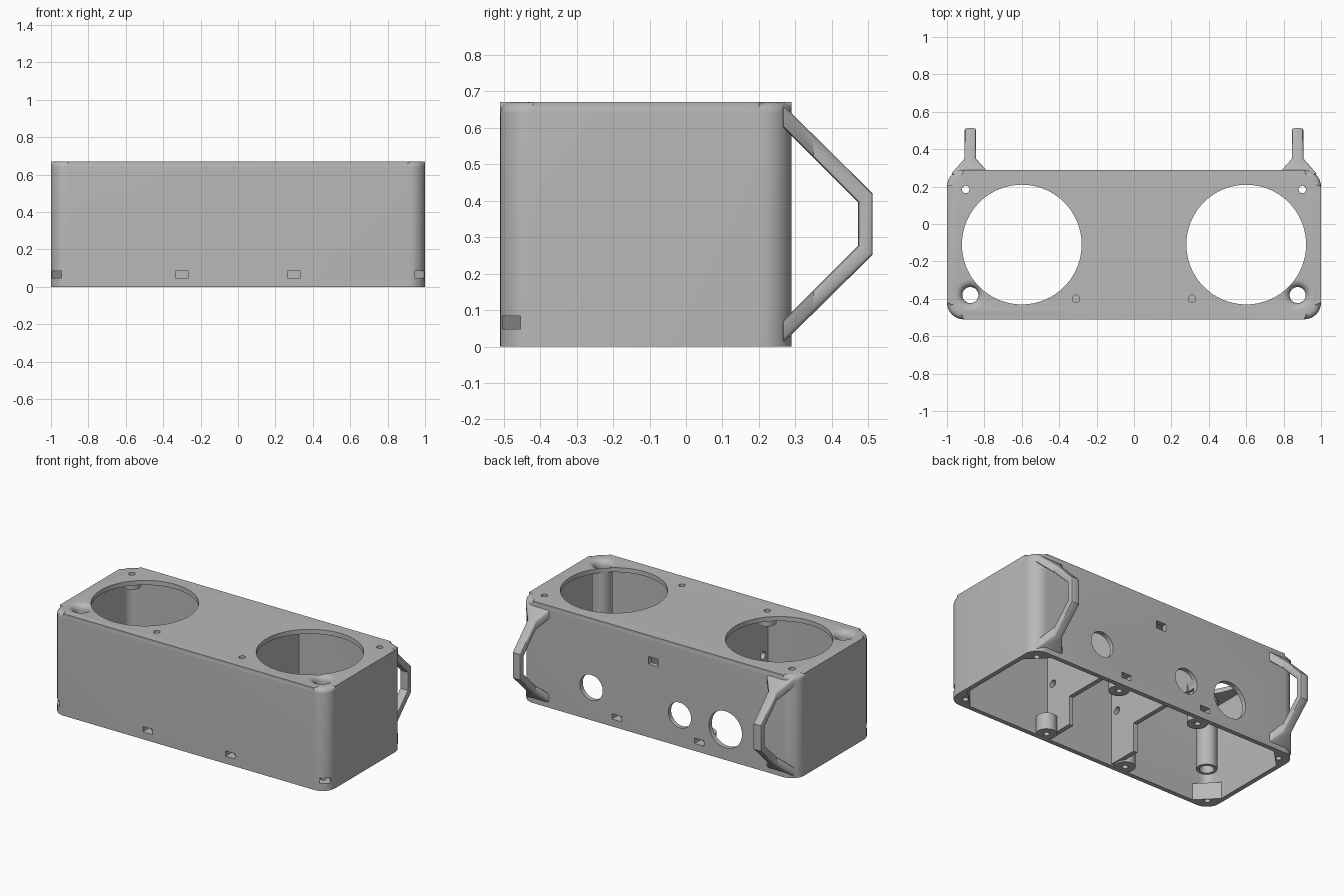
import bpy, bmesh, math
from mathutils import Matrix, Vector

cube = bpy.data.objects.get("Cube")
if cube:
    bpy.data.objects.remove(cube, do_unlink=True)

grey = bpy.data.materials.new("plain grey")
grey.use_nodes = True
colour = (0.48, 0.48, 0.48, 1)
grey.diffuse_color = colour
grey.node_tree.nodes["Principled BSDF"].inputs["Base Color"].default_value = colour

scene = bpy.context.scene
adders = bpy.data.collections.new("inner parts")
cutters = bpy.data.collections.new("cutters")
for col in (adders, cutters):
    scene.collection.children.link(col)

FRONT, BACK, TOP, WALL = -0.51, 0.29, 0.67, 0.03


def make(name, bm, col=None):
    bmesh.ops.recalc_face_normals(bm, faces=bm.faces)
    mesh = bpy.data.meshes.new(name)
    bm.to_mesh(mesh)
    bm.free()
    mesh.materials.append(grey)
    ob = bpy.data.objects.new(name, mesh)
    (col or scene.collection).objects.link(ob)
    return ob


def loft(rings):
    """Skin a list of point rings and close both ends."""
    bm = bmesh.new()
    rows = [[bm.verts.new(p) for p in ring] for ring in rings]
    n = len(rows[0])
    for a, b in zip(rows, rows[1:]):
        for i in range(n):
            j = (i + 1) % n
            bm.faces.new((a[i], a[j], b[j], b[i]))
    bm.faces.new(rows[0])
    bm.faces.new(rows[-1])
    return bm


def prism(points, z0, z1):
    return loft([[(x, y, z) for x, y in points] for z in (z0, z1)])


def lathe(x, y, profile, n=32):
    return loft([[(x + r * math.cos(2 * math.pi * i / n),
                   y + r * math.sin(2 * math.pi * i / n), z) for i in range(n)]
                 for r, z in profile])


def rounded(inset, radius):
    """Rounded rectangle outline of the case."""
    pts = []
    hx, y0, y1 = 1 - inset - radius, FRONT + inset + radius, BACK - inset - radius
    for k, (cx, cy) in enumerate([(hx, y1), (-hx, y1), (-hx, y0), (hx, y0)]):
        for i in range(9):
            a = math.pi / 2 * (k + i / 8)
            pts.append((cx + radius * math.cos(a), cy + radius * math.sin(a)))
    return pts


def box(size, place, turn=0):
    bm = bmesh.new()
    m = Matrix.Translation(place) @ Matrix.Rotation(turn, 4, 'Z') @ Matrix.Diagonal((*size, 1))
    bmesh.ops.create_cube(bm, size=1, matrix=m)
    return bm


def boolean(ob, operation, operand):
    mod = ob.modifiers.new(operation.lower(), 'BOOLEAN')
    mod.operation, mod.solver = operation, 'EXACT'
    if isinstance(operand, bpy.types.Collection):
        mod.operand_type, mod.collection = 'COLLECTION', operand
    else:
        mod.object = operand


def bake(ob):
    graph = bpy.context.evaluated_depsgraph_get()
    mesh = bpy.data.meshes.new_from_object(ob.evaluated_get(graph))
    ob.modifiers.clear()
    ob.data = mesh


def smooth(ob):
    bpy.ops.object.select_all(action='DESELECT')
    ob.select_set(True)
    bpy.context.view_layer.objects.active = ob
    bpy.ops.object.shade_smooth_by_angle(angle=math.radians(35))


# Outer case with softened top rim
bm = prism(rounded(0, 0.09), 0, TOP)
rim = [e for e in bm.edges if all(v.co.z > TOP - 0.001 for v in e.verts)]
bmesh.ops.bevel(bm, geom=rim, offset=0.03, segments=5, profile=0.5, affect='EDGES')
case = make("speaker_case", bm)
hollow = make("case_hollow", prism(rounded(WALL, 0.06), -0.1, TOP - WALL))

for s, side in ((1, "left"), (-1, "right")):
    # Partition, notched below towards the back, with a small wire hole
    outline = [(-0.49, 0.01), (-0.28, 0.01), (-0.28, 0.2), (0.27, 0.2), (0.27, 0.65), (-0.49, 0.65)]
    make(side + "_partition",
         loft([[(s * x, y, z) for y, z in outline] for x in (0.23, 0.26)]), adders)
    wire = lathe(0, 0, [(0.025, -0.06), (0.025, 0.06)], 16)
    wire.transform(Matrix.Translation((s * 0.245, -0.43, 0.35)) @ Matrix.Rotation(math.pi / 2, 4, 'Y'))
    make(side + "_wire_hole", wire, cutters)

    # Port tube with flared mouth
    make(side + "_port_tube", lathe(s * 0.875, -0.38, [(0.062, 0.17), (0.062, 0.65)]), adders)
    flare = [(0.043, 0.15)]
    for i in range(6):
        a = math.pi / 2 * i / 5
        flare.append((0.043 + 0.04 * (1 - math.cos(a)), TOP - 0.04 + 0.04 * math.sin(a)))
    flare.append((0.083, 0.75))
    make(side + "_port_bore", lathe(s * 0.875, -0.38, flare), cutters)

    # Driver opening
    make(side + "_driver_opening", lathe(s * 0.6, -0.11, [(0.32, 0.58), (0.32, 0.8)], 72), cutters)

    # Top screw bosses
    for x, y in ((0.9, 0.185), (0.31, -0.4)):
        make(side + "_top_boss", lathe(s * x, y, [(0.055, 0.59), (0.055, 0.65)], 24), adders)
        make(side + "_top_screw_hole", lathe(s * x, y, [(0.02, 0.5), (0.02, 0.8)], 16), cutters)

    for f, wall in ((-1, FRONT), (1, BACK)):
        # Bottom nut bosses along the long walls
        y = wall - f * 0.07
        make(side + "_nut_boss", lathe(s * 0.3, y, [(0.062, 0), (0.062, 0.11)], 24), adders)
        make(side + "_bottom_screw_hole", lathe(s * 0.3, y, [(0.018, -0.1), (0.018, 0.1)], 16), cutters)
        make(side + "_nut_slot", box((0.07, 0.16, 0.035), (s * 0.3, wall - f * 0.03, 0.066)), cutters)
        # Corner nut blocks
        block = [(0.84, 0.02), (0.93, 0.02), (0.98, 0.07), (0.98, 0.16)]
        make(side + "_corner_block",
             prism([(s * x, wall - f * d) for x, d in block], 0, 0.11), adders)
        make(side + "_corner_screw_hole",
             lathe(s * 0.925, wall - f * 0.075, [(0.018, -0.1), (0.018, 0.1)], 16), cutters)
    make(side + "_corner_slot",
         box((0.07, 0.16, 0.035), (s * 0.975, FRONT + 0.025, 0.066), s * math.pi / 4), cutters)

# Rear panel openings
for x, z, r in ((0.485, 0.215, 0.083), (-0.157, 0.205, 0.083), (-0.49, 0.2, 0.12)):
    hole = lathe(0, 0, [(r, -0.08), (r, 0.08)], 40)
    hole.transform(Matrix.Translation((x, BACK, z)) @ Matrix.Rotation(math.pi / 2, 4, 'X'))
    make("rear_hole", hole, cutters)
make("rear_switch_slot", box((0.07, 0.16, 0.05), (0.035, BACK, 0.505)), cutters)

# Hollow the case, add the inner parts, then cut all openings
boolean(case, 'DIFFERENCE', hollow)
boolean(case, 'UNION', adders)
boolean(case, 'DIFFERENCE', cutters)
bake(case)
smooth(case)
for ob in [hollow, *adders.objects, *cutters.objects]:
    bpy.data.objects.remove(ob, do_unlink=True)
for col in (adders, cutters):
    bpy.data.collections.remove(col)

# Rear handles, angular bars flaring out where they meet the case
half = [(0.265, 0.663, 0.265, 0.603, 0.105), (0.35, 0.58, 0.35, 0.517, 0.03),
        (0.512, 0.42, 0.472, 0.395, 0.03)]
mid = 0.336
path = half + [(a, 2 * mid - b, c, 2 * mid - d, w) for a, b, c, d, w in reversed(half)]
for s, side in ((1, "left"), (-1, "right")):
    rings = [[(s * 0.875 - w, a, b), (s * 0.875 + w, a, b),
              (s * 0.875 + w, c, d), (s * 0.875 - w, c, d)] for a, b, c, d, w in path]
    handle = make(side + "_handle", loft(rings))
    bevel = handle.modifiers.new("soft edges", 'BEVEL')
    bevel.width, bevel.segments, bevel.limit_method = 0.01, 2, 'ANGLE'
    bevel.angle_limit = math.radians(60)
    bake(handle)
    smooth(handle)
